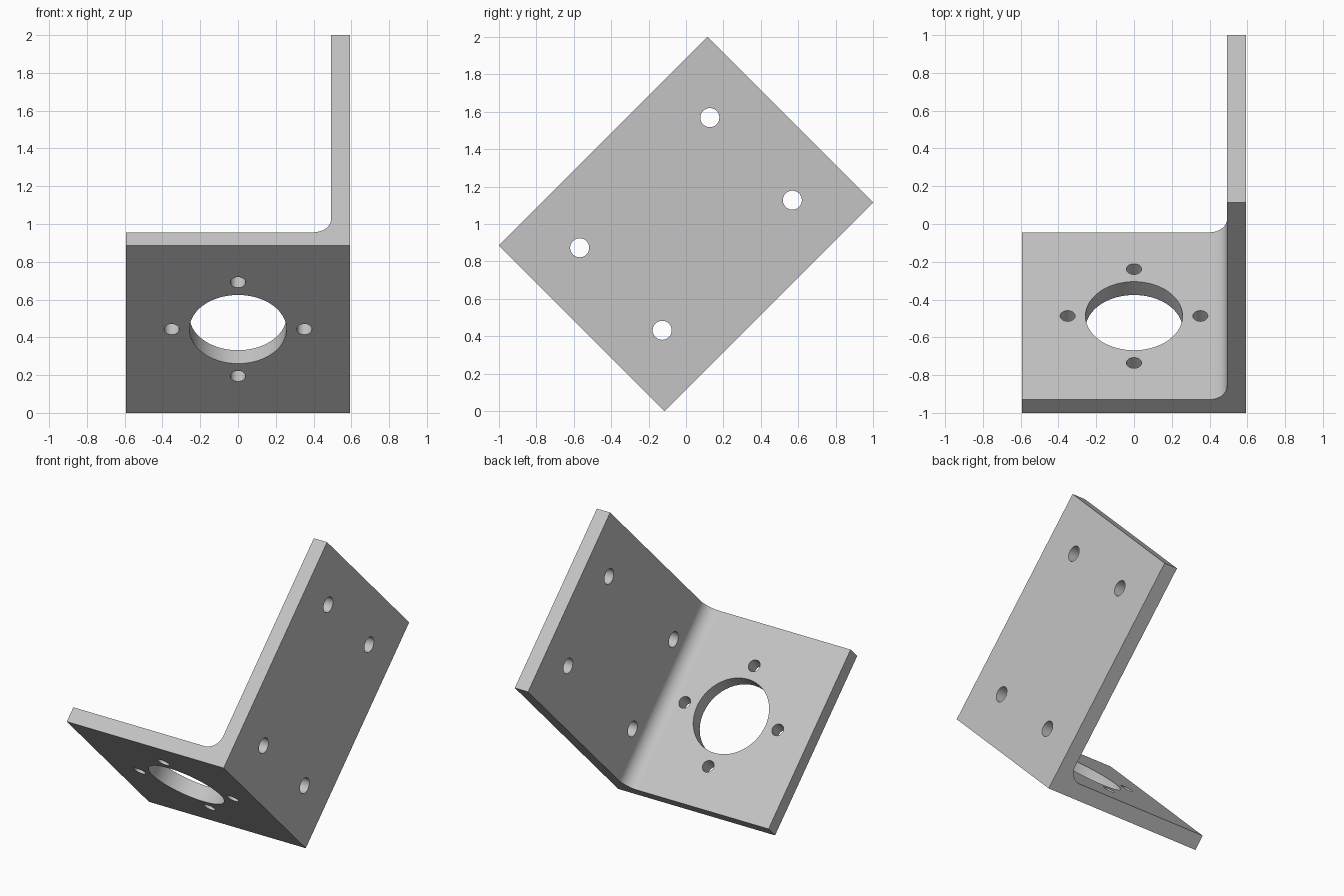
import bpy
import bmesh
from math import cos, sin, pi, radians
from mathutils import Matrix, Vector

cube = bpy.data.objects.get("Cube")
if cube:
    bpy.data.objects.remove(cube, do_unlink=True)

# Bracket dimensions: x across, y along the tall leg, z along the bend
HALF = 0.592
LENGTH = 1.577
WIDTH = 1.252
THICK = 0.1
FILLET = 0.095

grey = bpy.data.materials.new("light_grey_metal")
grey.use_nodes = True
colour = (0.55, 0.55, 0.55, 1)
grey.diffuse_color = colour
grey.node_tree.nodes["Principled BSDF"].inputs["Base Color"].default_value = colour


def make_object(name, bm):
    mesh = bpy.data.meshes.new(name)
    bmesh.ops.recalc_face_normals(bm, faces=bm.faces)
    bm.to_mesh(mesh)
    bm.free()
    mesh.materials.append(grey)
    obj = bpy.data.objects.new(name, mesh)
    bpy.context.collection.objects.link(obj)
    return obj


def add_drill(bm, centre, radius, axis, segments):
    turn = Vector((0, 0, 1)).rotation_difference(Vector(axis)).to_matrix().to_4x4()
    bmesh.ops.create_cone(bm, cap_ends=True, segments=segments, radius1=radius,
                          radius2=radius, depth=THICK * 3,
                          matrix=Matrix.Translation(centre) @ turn)


# L-shaped profile with a rounded inner corner, extruded along the bend
inner = HALF - THICK
profile = [(-HALF, 0), (HALF, 0), (HALF, LENGTH), (inner, LENGTH)]
steps = 16
for i in range(steps + 1):
    a = -pi / 2 * i / steps
    profile.append((inner - FILLET + FILLET * cos(a), THICK + FILLET + FILLET * sin(a)))
profile.append((-HALF, THICK))

bm = bmesh.new()
face = bm.faces.new([bm.verts.new((x, y, 0)) for x, y in profile])
extruded = bmesh.ops.extrude_face_region(bm, geom=[face])
bmesh.ops.translate(bm, vec=(0, 0, WIDTH),
                    verts=[g for g in extruded["geom"] if isinstance(g, bmesh.types.BMVert)])
bracket = make_object("angle_bracket", bm)

# Drills: large bore with four screw holes, and four holes in the tall leg
bm = bmesh.new()
middle = Vector((0, THICK / 2, WIDTH / 2))
add_drill(bm, middle, 0.257, (0, 1, 0), 72)
for dx, dz in ((1, 0), (-1, 0), (0, 1), (0, -1)):
    add_drill(bm, middle + Vector((dx, 0, dz)) * 0.351, 0.04, (0, 1, 0), 32)
for sy in (-1, 1):
    for sz in (-1, 1):
        spot = (HALF - THICK / 2, LENGTH / 2 + sy * 0.492, WIDTH / 2 + sz * 0.312)
        add_drill(bm, spot, 0.051, (1, 0, 0), 32)
drills = make_object("hole_cutters", bm)
drills.hide_render = True

bpy.ops.object.select_all(action="DESELECT")
bpy.context.view_layer.objects.active = bracket
bracket.select_set(True)
cut = bracket.modifiers.new("holes", "BOOLEAN")
cut.operation = "DIFFERENCE"
cut.solver = "EXACT"
cut.object = drills
bpy.ops.object.modifier_apply(modifier=cut.name)
bpy.data.objects.remove(drills, do_unlink=True)

# Tilt the bracket so it stands on one corner edge
bracket.data.transform(Matrix.Translation((0, (WIDTH - LENGTH) / 2 * sin(pi / 4), 0))
                       @ Matrix.Rotation(radians(45), 4, "X"))

# Smooth the curved walls, keep the flat faces flat
bpy.ops.object.shade_smooth_by_angle(angle=radians(30))
weighted = bracket.modifiers.new("flat_faces", "WEIGHTED_NORMAL")
weighted.keep_sharp = True
